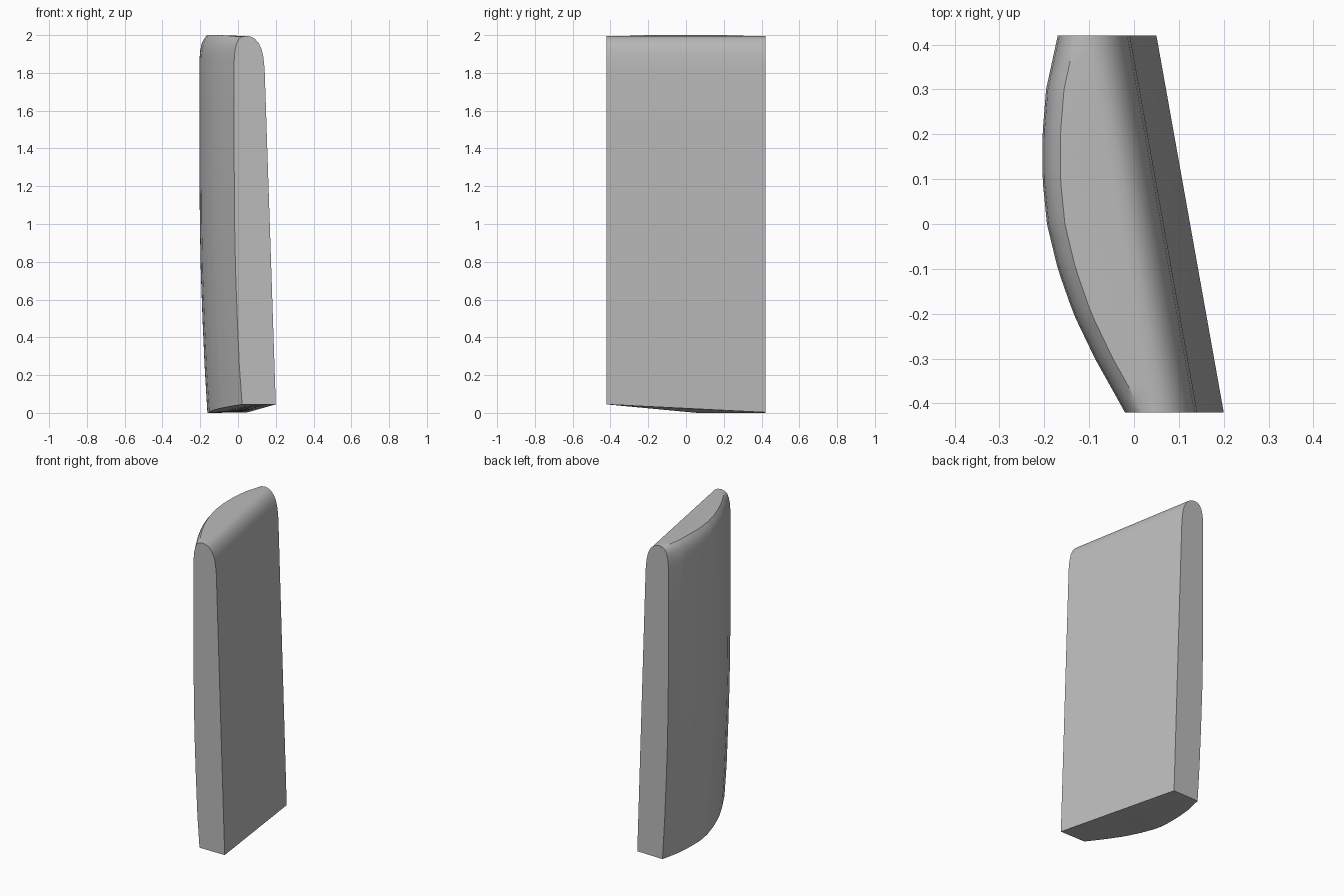
import bpy, bmesh, math

cube = bpy.data.objects.get("Cube")
if cube:
    bpy.data.objects.remove(cube, do_unlink=True)

grey = bpy.data.materials.new("plain grey")
grey.use_nodes = True
colour = (0.5, 0.5, 0.5, 1)
grey.diffuse_color = colour
grey.node_tree.nodes["Principled BSDF"].inputs["Base Color"].default_value = colour

HALF = 0.42     # half of the depth
SLANT = 0.15    # sideways shift from front to back
STEPS = 28

# Plan outline of the bulging side, as (y, x)
BULGE = [(-0.42, -0.02), (-0.3, -0.087), (-0.2, -0.135), (-0.1, -0.17), (0, -0.194),
         (0.1, -0.204), (0.2, -0.204), (0.3, -0.196), (0.42, -0.17)]
# Bulging side, bottom to top, as (offset from outline, z)
SIDE = [(0.042, 0), (0.027, 0.25), (0.016, 0.5), (0.007, 0.75), (0.002, 1), (0, 1.3),
        (0, 1.6), (0, 1.87), (0.004, 1.92), (0.012, 1.955), (0.024, 1.98)]
# Rounded top and leaning flat side at the front end, as (x, z)
ARCH = [(0.045, 1.996), (0.068, 1.992), (0.09, 1.98), (0.11, 1.957), (0.125, 1.925),
        (0.135, 1.88), (0.141, 1.82), (0.2, 0)]


def sample(curve, t):
    """Linear lookup in a list of (t, value) pairs."""
    for (a, p), (b, q) in zip(curve, curve[1:]):
        if t <= b:
            return p + (q - p) * (t - a) / (b - a)
    return curve[-1][1]


def section(y):
    """Closed cross-section at depth y."""
    t = (y + HALF) / (2 * HALF)
    shift = -SLANT * t
    left = sample(BULGE, y)
    swell = -0.02 + shift - left
    low = 0.045 * max(0, 1 - t / 0.57)       # bottom edge, bulging side
    low_flat = 0.045 - 0.042 * t             # bottom edge, flat side
    points = [(left + dx, y, max(z, low)) for dx, z in SIDE]
    points.append((left + 0.04, y, 1.991 + min(0.009, swell * 0.12)))
    points += [(x + shift, y, max(z, low_flat)) for x, z in ARCH]
    return points


# Loft the sections from front to back and cap both ends
bm = bmesh.new()
rings = [[bm.verts.new(p) for p in section(-HALF + 2 * HALF * i / STEPS)]
         for i in range(STEPS + 1)]
count = len(rings[0])
for a, b in zip(rings, rings[1:]):
    for j in range(count):
        k = (j + 1) % count
        bm.faces.new((a[j], a[k], b[k], b[j]))
bm.faces.new(rings[0])
bm.faces.new(rings[-1])
bmesh.ops.recalc_face_normals(bm, faces=bm.faces[:])

mesh = bpy.data.meshes.new("curved_panel")
bm.to_mesh(mesh)
bm.free()
mesh.materials.append(grey)
panel = bpy.data.objects.new("curved_panel", mesh)
bpy.context.collection.objects.link(panel)

# Smooth the curves and keep the end caps and bottom edges sharp
bpy.ops.object.select_all(action="DESELECT")
panel.select_set(True)
bpy.context.view_layer.objects.active = panel
bpy.ops.object.shade_smooth_by_angle(angle=math.radians(35))
